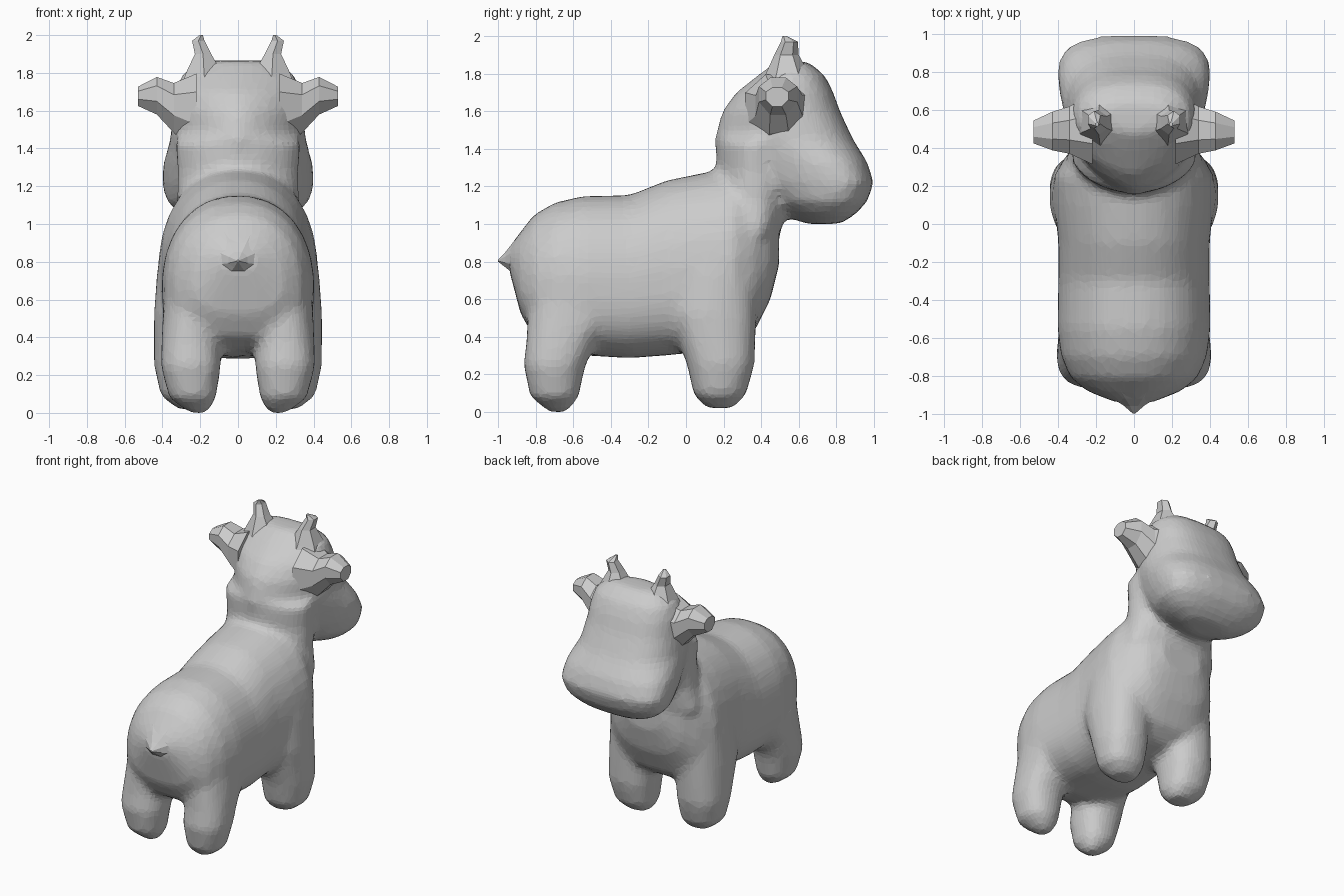
import bpy, bmesh, math

if "Cube" in bpy.data.objects:
    bpy.data.objects.remove(bpy.data.objects["Cube"])


def spow(v, n):
    return math.copysign(abs(v) ** (2 / n), v)


def section(half, lo, mid, hi, n_lo=2, n_hi=2, sides=28):
    """Egg-shaped outline: half width across, lo..hi along, widest at mid."""
    pts = []
    for i in range(sides):
        a = 2 * math.pi * (i + 0.5) / sides
        c, s = math.cos(a), math.sin(a)
        n = n_hi if s > 0 else n_lo
        pts.append((half * spow(c, n),
                    mid + (hi - mid if s > 0 else mid - lo) * spow(s, n)))
    return pts


def loft(bm, rings):
    """Skin a list of equal-length rings and cap both ends."""
    vr = [[bm.verts.new(p) for p in r] for r in rings]
    n = len(vr[0])
    for a, b in zip(vr, vr[1:]):
        for i in range(n):
            j = (i + 1) % n
            bm.faces.new((a[i], a[j], b[j], b[i]))
    bm.faces.new(vr[0])
    bm.faces.new(vr[-1])


def finish(bm, name):
    bmesh.ops.recalc_face_normals(bm, faces=bm.faces[:])
    me = bpy.data.meshes.new(name)
    bm.to_mesh(me)
    bm.free()
    ob = bpy.data.objects.new(name, me)
    bpy.context.collection.objects.link(ob)
    return ob


core = bmesh.new()

# Torso: sections along y (y, bottom, top, half width)
torso = [(-.94, .75, .88, .10), (-.88, .52, .96, .25), (-.81, .40, 1.05, .335),
         (-.70, .34, 1.115, .385), (-.55, .30, 1.15, .405), (-.30, .285, 1.155, .40),
         (-.10, .30, 1.235, .40), (.10, .32, 1.275, .42), (.25, .34, 1.30, .425),
         (.36, .42, 1.28, .36), (.45, .60, 1.20, .27), (.495, .78, 1.08, .16)]
loft(core, [[(x, y, z) for x, z in section(w, b, b + .42 * (t - b), t, 2.7, 2.2)]
            for y, b, t, w in torso])

# Head: sections along z (z, back, widest, front, half width)
head = [(1.00, .64, .74, .82, .17), (1.05, .50, .76, .90, .30), (1.12, .36, .78, .965, .38),
        (1.22, .22, .80, 1.0, .405), (1.33, .16, .72, .965, .395), (1.45, .15, .56, .89, .36),
        (1.60, .19, .50, .82, .345), (1.70, .265, .50, .785, .335), (1.79, .38, .53, .74, .30),
        (1.865, .48, .56, .65, .20)]
loft(core, [[(x, y, z) for x, y in section(w, b, m, f, 1.6, 2.7)]
            for z, b, m, f, w in head])

# Neck: joins shoulders and back of the head
loft(core, [[(x, y, z) for x, y in section(w, b, .36, f, 1.8, 2.1)]
            for z, b, f, w in [(.95, .05, .50, .36), (1.12, .12, .55, .325),
                               (1.28, .16, .62, .32), (1.45, .16, .65, .335)]])

# Legs: sections along z (z, centre x, centre y, radius x, radius y)
rear = [(0.0, .21, -.68, .05, .05), (.08, .24, -.70, .125, .13), (.25, .25, -.70, .16, .165),
        (.38, .25, -.66, .155, .19), (.50, .235, -.60, .165, .245), (.65, .22, -.58, .17, .25)]
front = [(.02, .24, .18, .08, .07), (.09, .265, .18, .145, .14), (.25, .275, .185, .17, .18),
         (.38, .27, .165, .175, .205), (.52, .26, .14, .185, .235), (.75, .24, .15, .19, .23)]
for leg in (rear, front):
    for side in (-1, 1):
        loft(core, [[(side * cx + x, y, z)
                     for x, y in section(rx, cy - ry, cy, cy + ry, 2.3, 2.3)]
                    for z, cx, cy, rx, ry in leg])

# Fuse the main masses into one soft, lightly faceted skin
body = finish(core, "body")
rm = body.modifiers.new("fuse", 'REMESH')
rm.mode = 'VOXEL'
rm.voxel_size = .026
sm = body.modifiers.new("soften", 'SMOOTH')
sm.factor = .5
sm.iterations = 9
dm = body.modifiers.new("facet", 'DECIMATE')
dm.ratio = .3

# Horns: flat-sided taper (z, x, y, radius x, radius y)
horn = [(1.70, .17, .54, .16, .17), (1.80, .18, .54, .11, .115),
        (1.90, .185, .535, .05, .065), (1.97, .21, .55, .038, .045), (2.0, .195, .525, .01, .012)]
# Ears: flat-sided (x, y low, y high, z low, z high)
ear = [(.22, .30, .70, 1.36, 1.81), (.34, .36, .63, 1.47, 1.755),
       (.43, .38, .60, 1.57, 1.785), (.53, .42, .55, 1.62, 1.73)]
for side, label in ((-1, "left"), (1, "right")):
    bm = bmesh.new()
    loft(bm, [[(side * cx + x, y, z) for x, y in section(rx, cy - ry, cy, cy + ry, sides=6)]
              for z, cx, cy, rx, ry in horn])
    finish(bm, label + "_horn")
    bm = bmesh.new()
    loft(bm, [[(side * x, (a + b) / 2 + dy, z)
               for dy, z in section((b - a) / 2, lo, lo + .6 * (hi - lo), hi, sides=8)]
              for x, a, b, lo, hi in ear])
    finish(bm, label + "_ear")

# Tail: short pointed stub (y, centre z, half width, half height)
bm = bmesh.new()
loft(bm, [[(x, y, z) for x, z in section(w, cz - h, cz, cz + h, sides=8)]
          for y, cz, w, h in [(-.84, .82, .24, .19), (-.92, .82, .12, .09),
                              (-.96, .81, .055, .045), (-1.0, .805, .006, .006)]])
finish(bm, "tail")
